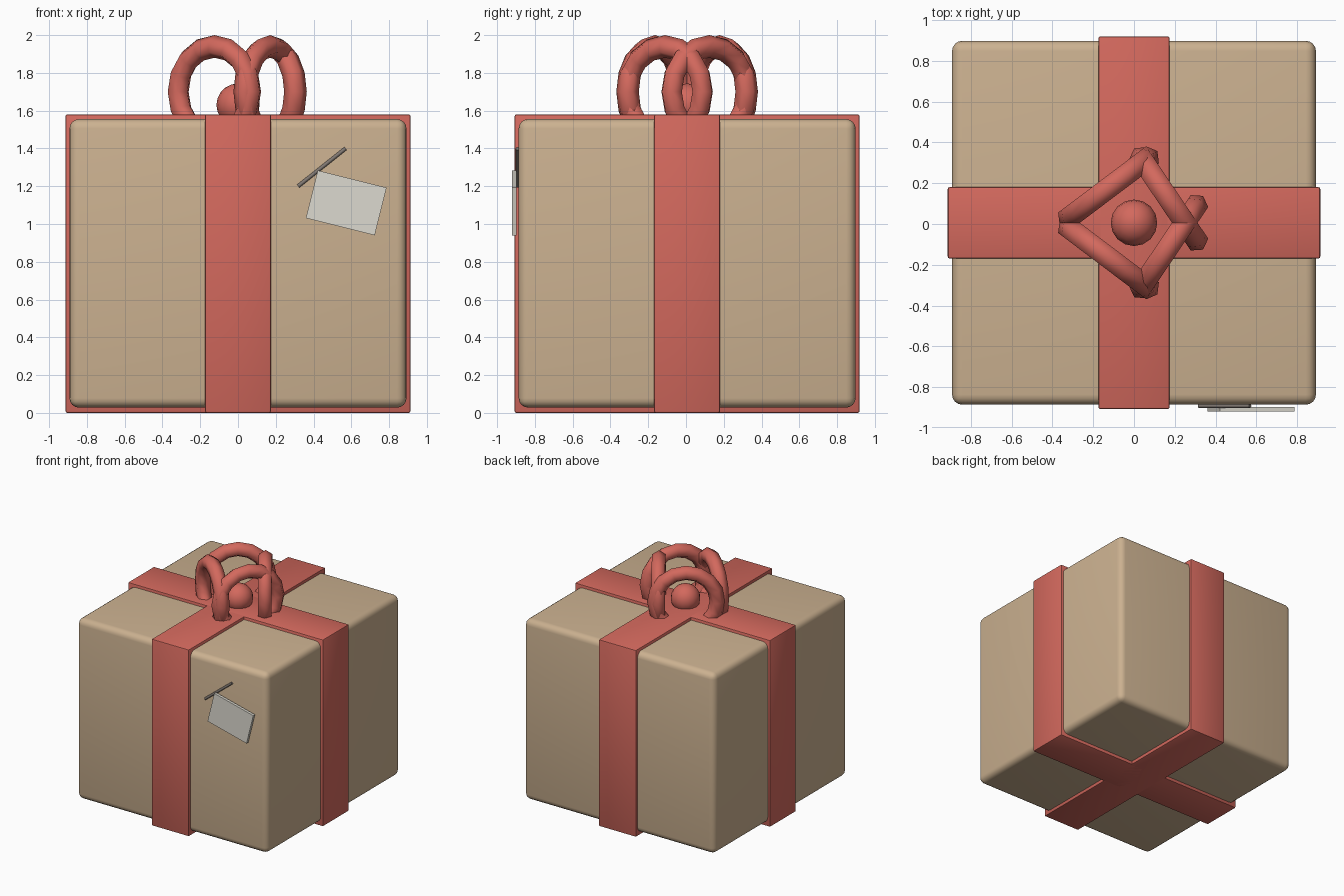
import bpy
from math import radians, pi

if "Cube" in bpy.data.objects:
    bpy.data.objects.remove(bpy.data.objects["Cube"])

YC = 0.006  # the box sits slightly back to balance the tag


def material(name, rgb):
    m = bpy.data.materials.new(name)
    m.diffuse_color = (*rgb, 1)
    m.use_nodes = True
    m.node_tree.nodes["Principled BSDF"].inputs["Base Color"].default_value = m.diffuse_color
    return m


CARD = material("kraft card", (0.60, 0.44, 0.28))
RED = material("red ribbon", (0.65, 0.14, 0.11))
PAPER = material("tag paper", (0.72, 0.70, 0.63))
CORD = material("tag cord", (0.22, 0.19, 0.17))


def finish(name, mat, smooth=True, angle=30):
    ob = bpy.context.object
    ob.name = name
    ob.data.materials.append(mat)
    if smooth:
        bpy.ops.object.shade_smooth_by_angle(angle=radians(angle))
    return ob


def block(name, size, loc, mat, bevel=0, segs=2, rot=(0, 0, 0)):
    bpy.ops.mesh.primitive_cube_add(size=1, location=loc, rotation=rot)
    ob = bpy.context.object
    ob.scale = size
    bpy.ops.object.transform_apply(location=False, rotation=False, scale=True)
    if bevel:
        mod = ob.modifiers.new("bevel", 'BEVEL')
        mod.width, mod.segments = bevel, segs
        bpy.ops.object.modifier_apply(modifier="bevel")
    return finish(name, mat)


# Parcel and the two crossing ribbon bands
block("box", (1.784, 1.784, 1.527), (0, YC, 0.7915), CARD, 0.05, 4)
block("ribbon_front_back", (0.35, 1.827, 1.58), (0, YC, 0.79), RED, 0.01)
block("ribbon_left_right", (1.827, 0.35, 1.58), (0, YC, 0.79), RED, 0.01)

# Bow: four upright rings, mirrored front to back
for side, s in (("back", 1), ("front", -1)):
    for name, x, y, a in (("left", -0.125, 0.171, 37), ("right", 0.17, 0.117, -56)):
        bpy.ops.mesh.primitive_torus_add(
            major_radius=0.24, minor_radius=0.06, major_segments=16, minor_segments=6,
            location=(x, YC + s * y, 1.70), rotation=(pi / 2, 0, radians(s * a)))
        finish(f"bow_loop_{side}_{name}", RED, angle=75)

# Knot
bpy.ops.mesh.primitive_uv_sphere_add(segments=16, ring_count=10, radius=0.114,
                                     location=(0, YC, 1.63))
finish("bow_knot", RED, angle=60)

# Gift tag and its cord on the front face
block("tag", (0.376, 0.023, 0.26), (0.573, -0.9085, 1.112), PAPER, rot=(0, radians(14), 0))
bpy.ops.mesh.primitive_cylinder_add(vertices=8, radius=0.01, depth=0.32,
                                    location=(0.444, -0.892, 1.30),
                                    rotation=(0, radians(51.5), 0))
finish("tag_cord", CORD, angle=60)
